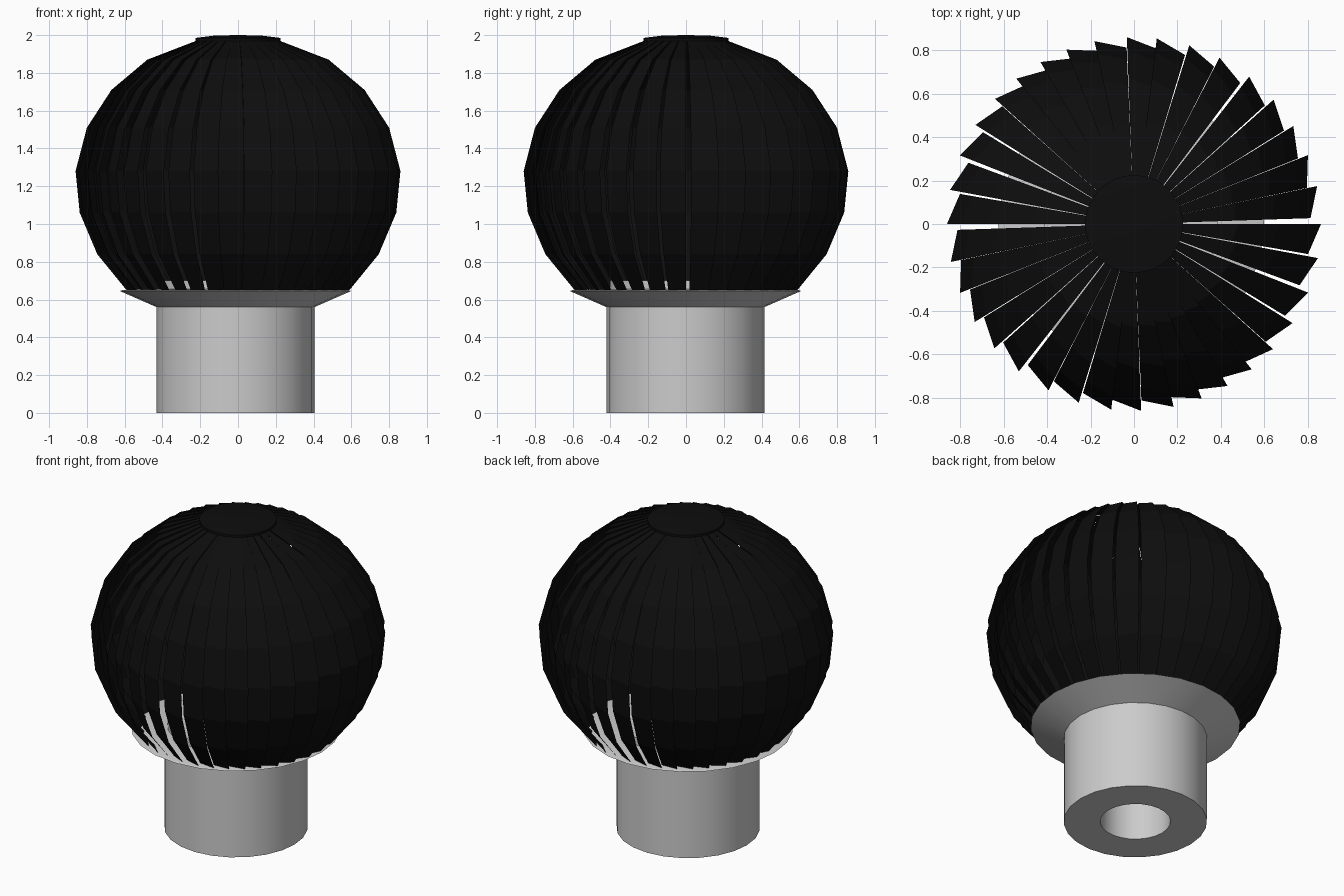
import bpy, bmesh
from math import sin, cos, radians, pi

if "Cube" in bpy.data.objects:
    bpy.data.objects.remove(bpy.data.objects["Cube"])

black = bpy.data.materials.new("black_metal")
black.diffuse_color = (0.004, 0.004, 0.004, 1)
black.use_nodes = True
black.node_tree.nodes["Principled BSDF"].inputs["Base Color"].default_value = black.diffuse_color


def finish(name, bm, mat=None):
    me = bpy.data.meshes.new(name)
    bm.to_mesh(me)
    bm.free()
    ob = bpy.data.objects.new(name, me)
    bpy.context.collection.objects.link(ob)
    if mat:
        me.materials.append(mat)
    return ob


def lathe(name, profile, sides, centre=(0, 0), closed=False, mat=None):
    """Revolve (radius, z) points; radius 0 becomes a pole."""
    bm = bmesh.new()
    rings = []
    for r, z in profile:
        n = sides if r > 0 else 1
        rings.append([bm.verts.new((centre[0] + r * cos(2 * pi * i / sides),
                                    centre[1] + r * sin(2 * pi * i / sides), z))
                      for i in range(n)])
    pairs = list(zip(rings, rings[1:]))
    if closed:
        pairs.append((rings[-1], rings[0]))
    for a, b in pairs:
        for i in range(sides):
            j = (i + 1) % sides
            quad = [a[i % len(a)], a[j % len(a)], b[j % len(b)], b[i % len(b)]]
            bm.faces.new(list(dict.fromkeys(quad)))
    bmesh.ops.recalc_face_normals(bm, faces=bm.faces)
    ob = finish(name, bm, mat)
    bpy.ops.object.select_all(action='DESELECT')
    ob.select_set(True)
    bpy.context.view_layer.objects.active = ob
    bpy.ops.object.shade_smooth_by_angle(angle=radians(30))
    return ob


# hollow duct with the flared collar that carries the rotor
lathe("base_duct", [(0.205, 0), (0.418, 0), (0.418, 0.56), (0.612, 0.645),
                    (0.60, 0.65), (0.40, 0.655), (0.40, 0.70), (0.205, 0.70)],
      24, centre=(-0.013, -0.003), closed=True)

# shallow domed cap on top of the rotor
lathe("top_cap", [(0, 1.97), (0.225, 1.97), (0.225, 1.985), (0.12, 1.998), (0, 2.0)],
      32, mat=black)

# curved vanes: full-radius leading edge, tucked-in trailing edge
edge = [(0.20, 1.978), (0.48, 1.87), (0.67, 1.71), (0.80, 1.51),
        (0.86, 1.28), (0.838, 1.06), (0.745, 0.84), (0.59, 0.65)]
inset = [0.0, 0.02, 0.035, 0.045, 0.048, 0.048, 0.045, 0.04]
# slight uneven spacing, in degrees, repeated each half turn
drift = [0, 1.7, 1.6, 1.6, 1.7, 2, 2.8, 2.8, 3, 2.2, 2.2, 1.2, 0, -1, -2, -2, -1.5, -0.5]

bm = bmesh.new()
for k in range(36):
    a = radians(10 * k + drift[k % 18])
    b = a - radians(9.8)
    rows = [(bm.verts.new((r * cos(a), r * sin(a), z)),
             bm.verts.new(((r - d) * cos(b), (r - d) * sin(b), z)))
            for (r, z), d in zip(edge, inset)]
    for (p, q), (s, t) in zip(rows, rows[1:]):
        bm.faces.new((p, q, t, s))
finish("rotor_vanes", bm, black)
